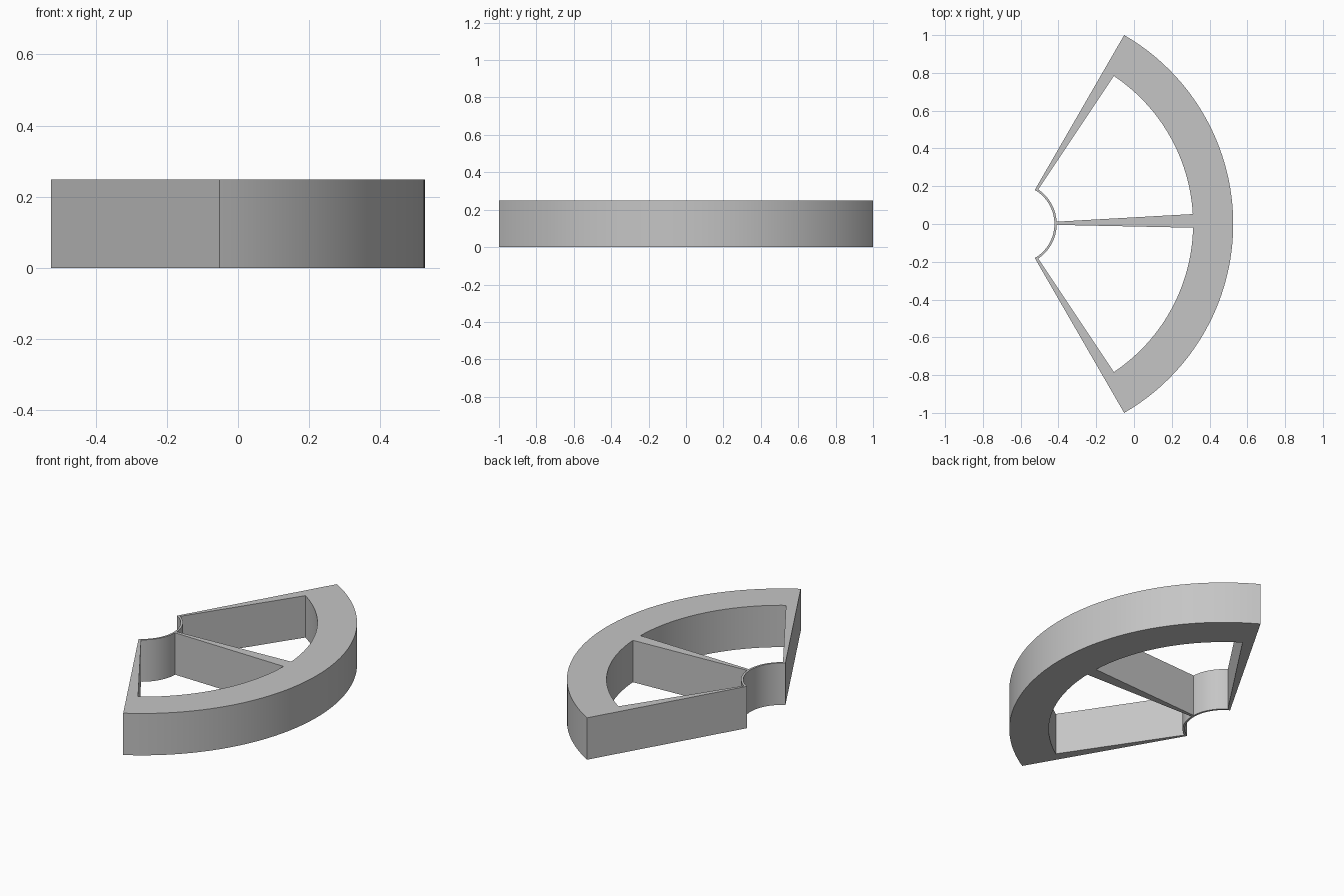
import bpy
import bmesh
from math import cos, sin, radians

cube = bpy.data.objects.get("Cube")
if cube:
    bpy.data.objects.remove(cube)

HEIGHT = 0.248
RADII = [0.208, 0.22, 0.942, 1.1547]      # hub inside, hub outside, rim inside, rim outside
CENTRE_X = -(RADII[-1] + RADII[0] / 2) / 2
EDGE, WINDOW = 60, 56.3                   # half angles of the sector and its windows
SPOKE = (-1.2, 3.2)                       # angles of the middle spoke's sides
STEPS = 28                                # arc segments per window

grey = bpy.data.materials.new("plain grey")
grey.use_nodes = True
colour = (0.56, 0.56, 0.56, 1)
grey.diffuse_color = colour
grey.node_tree.nodes["Principled BSDF"].inputs["Base Color"].default_value = colour


def spread(a, b, n):
    return [a + (b - a) * i / n for i in range(n)]


# Angular stations across the sector: side spoke, window, middle spoke, window, side spoke
angles = (spread(-EDGE, -WINDOW, 2) + spread(-WINDOW, SPOKE[0], STEPS)
          + spread(SPOKE[0], SPOKE[1], 2) + spread(SPOKE[1], WINDOW, STEPS)
          + spread(WINDOW, EDGE, 2) + [EDGE])

# Flat sector with the two windows left open
bm = bmesh.new()
grid = [[bm.verts.new((CENTRE_X + r * cos(radians(a)), r * sin(radians(a)), 0))
         for r in RADII] for a in angles]
for i in range(len(angles) - 1):
    middle = (angles[i] + angles[i + 1]) / 2
    is_open = abs(middle) < WINDOW and not SPOKE[0] < middle < SPOKE[1]
    for j in range(len(RADII) - 1):
        if j == 1 and is_open:
            continue
        bm.faces.new((grid[i][j], grid[i][j + 1], grid[i + 1][j + 1], grid[i + 1][j]))

# Raise it into a solid
raised = bmesh.ops.extrude_face_region(bm, geom=bm.faces[:], use_keep_orig=True)
top = [v for v in raised["geom"] if isinstance(v, bmesh.types.BMVert)]
bmesh.ops.translate(bm, verts=top, vec=(0, 0, HEIGHT))
bmesh.ops.recalc_face_normals(bm, faces=bm.faces[:])

mesh = bpy.data.meshes.new("spoked_sector")
bm.to_mesh(mesh)
bm.free()
mesh.materials.append(grey)
sector = bpy.data.objects.new("spoked_sector", mesh)
bpy.context.collection.objects.link(sector)
bpy.context.view_layer.objects.active = sector
sector.select_set(True)
bpy.ops.object.shade_smooth_by_angle(angle=radians(30))
